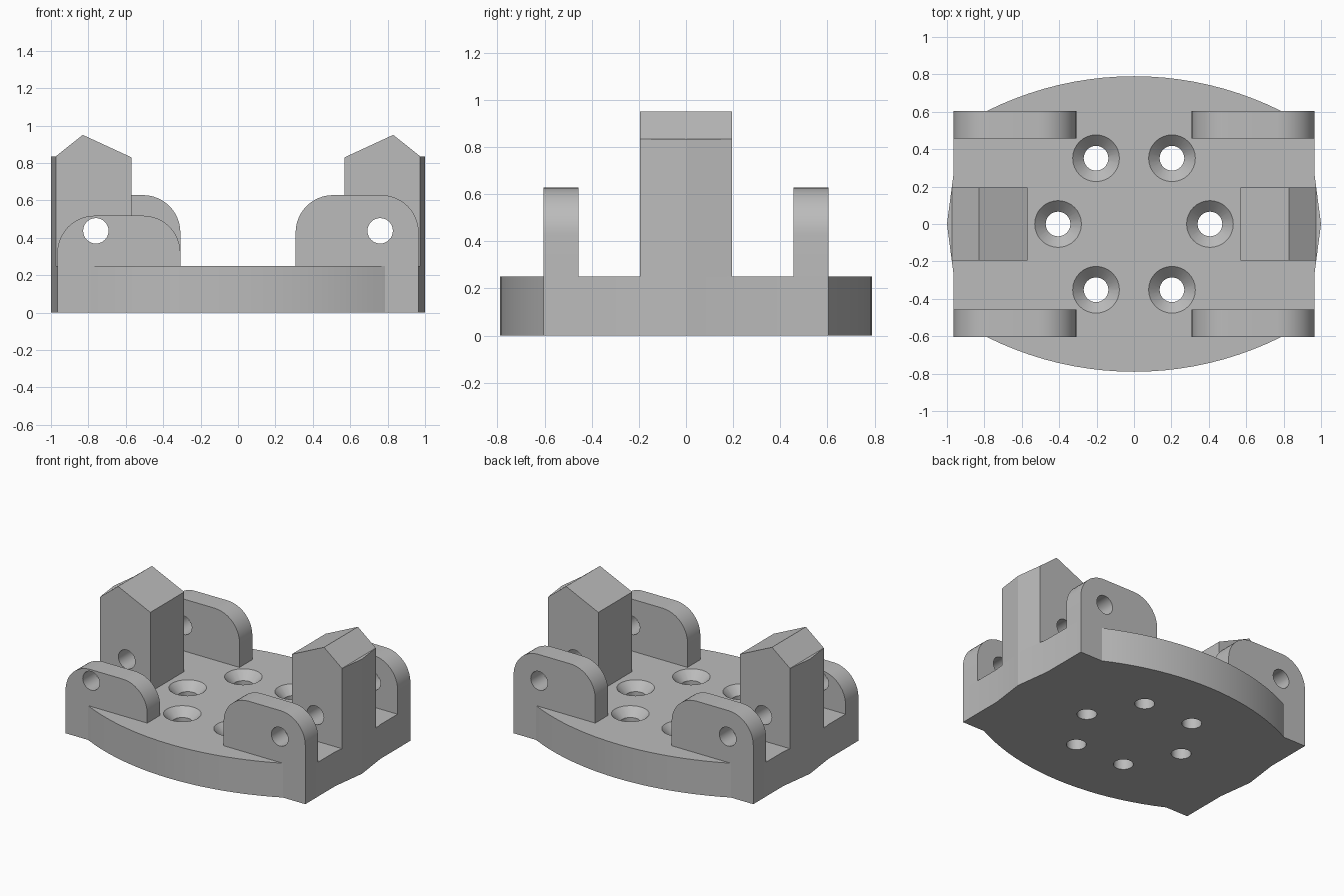
import bpy, bmesh
from math import sin, cos, pi, radians, asin
from mathutils import Matrix, Vector

cube = bpy.data.objects.get("Cube")
if cube:
    bpy.data.objects.remove(cube, do_unlink=True)

GREY = (0.5, 0.5, 0.5, 1)
mat = bpy.data.materials.new("plain grey")
mat.use_nodes = True
mat.diffuse_color = GREY
mat.node_tree.nodes["Principled BSDF"].inputs["Base Color"].default_value = GREY

DECK = 0.25       # top of the base plate
SIDE = 0.966      # straight side of the plate
EDGE = 0.605      # straight front and back edge of the plate
POST = 0.195      # half depth of a post


def add_object(name, bm):
    bmesh.ops.recalc_face_normals(bm, faces=bm.faces)
    mesh = bpy.data.meshes.new(name)
    bm.to_mesh(mesh)
    bm.free()
    mesh.materials.append(mat)
    obj = bpy.data.objects.new(name, mesh)
    bpy.context.collection.objects.link(obj)
    return obj


def prism(name, points, offset):
    """Extrude a closed outline by the offset vector."""
    bm = bmesh.new()
    face = bm.faces.new([bm.verts.new(p) for p in points])
    new = bmesh.ops.extrude_face_region(bm, geom=[face])["geom"]
    bmesh.ops.translate(bm, vec=Vector(offset),
                        verts=[v for v in new if isinstance(v, bmesh.types.BMVert)])
    return add_object(name, bm)


def cylinder(bm, r1, r2, depth, matrix):
    bmesh.ops.create_cone(bm, cap_ends=True, segments=32, radius1=r1,
                          radius2=r2, depth=depth, matrix=matrix)


def cut(obj, cutters):
    bpy.context.view_layer.objects.active = obj
    for cutter in cutters:
        mod = obj.modifiers.new("holes", 'BOOLEAN')
        mod.operation = 'DIFFERENCE'
        mod.solver = 'EXACT'
        mod.object = cutter
        bpy.ops.object.modifier_apply(modifier=mod.name)


def arc(cx, cy, r, start, end, steps):
    return [(cx + r * cos(radians(start + (end - start) * i / steps)),
             cy + r * sin(radians(start + (end - start) * i / steps)))
            for i in range(steps + 1)]


# Base plate: bowed front and back, slightly pointed sides
half, rise = 0.785, 0.79 - EDGE
radius = (half ** 2 + rise ** 2) / (2 * rise)
sweep = asin(half / radius) * 180 / pi
back = arc(0, 0.79 - radius, radius, 90 - sweep, 90 + sweep, 20)
half_outline = [(1, 0), (SIDE, 0.259), (SIDE, EDGE)] + back + [(-SIDE, EDGE), (-SIDE, 0.259)]
outline = half_outline + [(-x, -y) for x, y in half_outline]
base = prism("base_plate", [(x, y, 0) for x, y in outline], (0, 0, DECK))


# Rounded ears; one of the four is lower
def ear(name, side, y, top):
    r = 0.2
    pts = [(SIDE, DECK)] + arc(SIDE - r, top - r, r, 0, 90, 12)
    pts += arc(0.308 + r, top - r, r, 90, 180, 12) + [(0.308, DECK)]
    return prism(name, [(side * x, y, z) for x, z in pts], (0, 0.148, 0))


# Posts with a ridged top and an outer face that follows the plate
def post(name, side):
    edge = 1 - POST * (1 - SIDE) / 0.259
    profile = [(0.57, DECK), (0.57, 0.83), (0.83, 0.95), (edge, 0.835), (edge, DECK)]
    obj = prism(name, [(side * x, -POST, z) for x, z in profile], (0, 2 * POST, 0))
    wedge = [(edge, -POST), (1, 0), (edge, POST)]
    tip = prism(name + "_outer_face", [(side * x, y, DECK) for x, y in wedge],
                (0, 0, 0.835 - DECK))
    bpy.context.view_layer.objects.active = obj
    mod = obj.modifiers.new("outer face", 'BOOLEAN')
    mod.operation = 'UNION'
    mod.solver = 'EXACT'
    mod.object = tip
    bpy.ops.object.modifier_apply(modifier=mod.name)
    bpy.data.objects.remove(tip, do_unlink=True)
    return obj


uprights = []
for side, label in ((1, "left"), (-1, "right")):
    front_top = 0.628 if side > 0 else 0.518
    uprights += [ear("front_%s_ear" % label, side, -EDGE, front_top),
                 ear("back_%s_ear" % label, side, EDGE - 0.148, 0.628),
                 post("%s_post" % label, side)]

# Pin holes running front to back through ears and posts
bm = bmesh.new()
for side in (1, -1):
    cylinder(bm, 0.068, 0.068, 2,
             Matrix.Translation((side * 0.76, 0, 0.437)) @ Matrix.Rotation(pi / 2, 4, 'X'))
pins = add_object("pin_cutter", bm)
for obj in uprights:
    cut(obj, [pins])

# Ring of six countersunk screw holes
shanks, sinks = bmesh.new(), bmesh.new()
for i in range(6):
    x, y = 0.406 * cos(i * pi / 3), 0.406 * sin(i * pi / 3)
    cylinder(shanks, 0.066, 0.066, 1, Matrix.Translation((x, y, 0)))
    # cone continues a little above the deck at the same slope
    cylinder(sinks, 0.065, 0.135, 0.07, Matrix.Translation((x, y, DECK - 0.025)))
screws = [add_object("shank_cutter", shanks), add_object("countersink_cutter", sinks)]
cut(base, screws)

for cutter in [pins] + screws:
    bpy.data.objects.remove(cutter, do_unlink=True)

# Smooth curved walls, crisp edges
bpy.ops.object.select_all(action='DESELECT')
for obj in [base] + uprights:
    obj.select_set(True)
bpy.context.view_layer.objects.active = base
bpy.ops.object.shade_smooth_by_angle(angle=radians(14))
